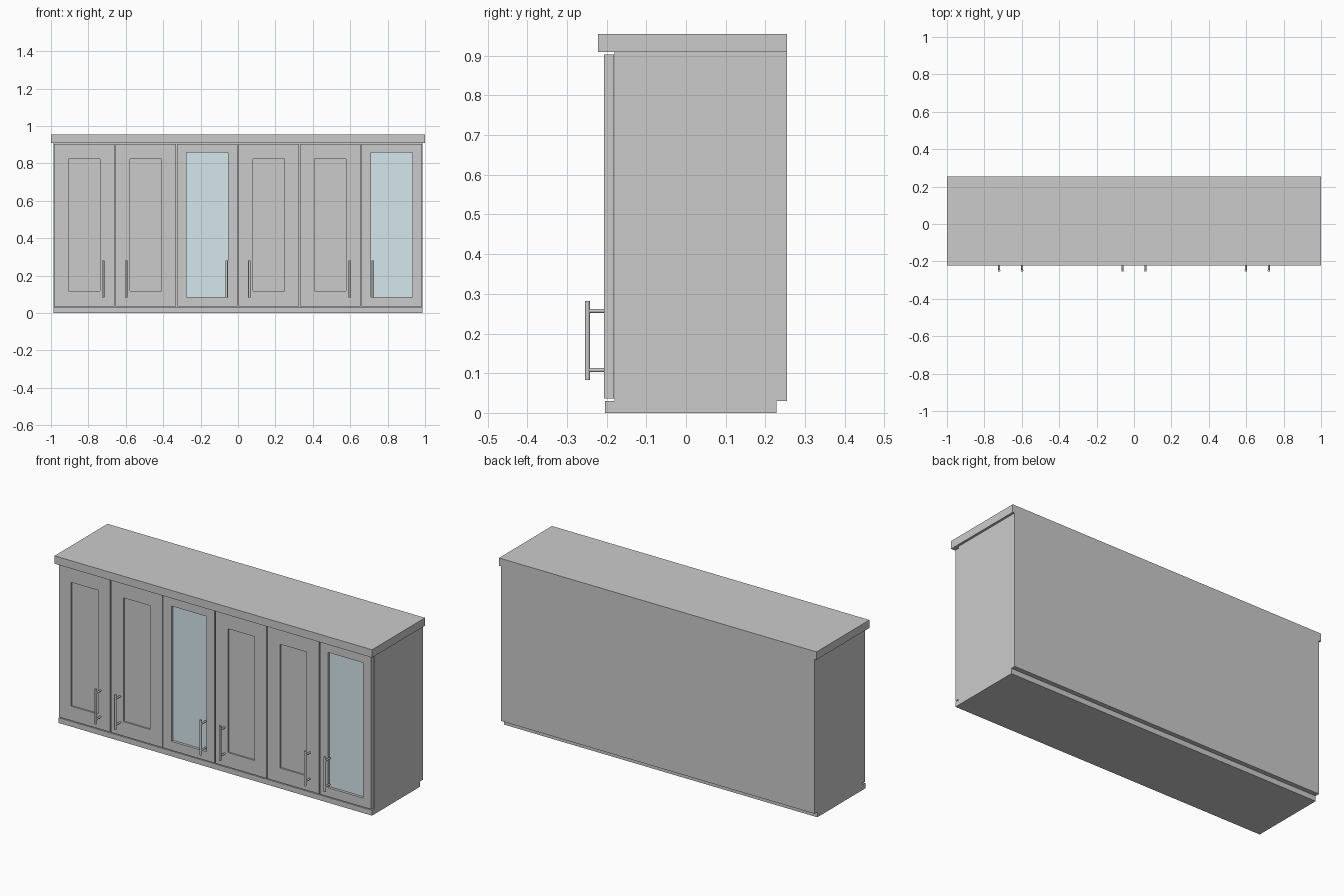
import bpy, bmesh
from mathutils import Matrix, Vector

if "Cube" in bpy.data.objects:
    bpy.data.objects.remove(bpy.data.objects["Cube"])

GLASS = bpy.data.materials.new("pale_glass")
GLASS.diffuse_color = (0.66, 0.80, 0.85, 1)
GLASS.use_nodes = True
GLASS.node_tree.nodes["Principled BSDF"].inputs["Base Color"].default_value = GLASS.diffuse_color

DOOR_FRONT, DOOR_BACK = -0.207, -0.181
PITCH = 0.329


def finish(bm, name, mat=None):
    bmesh.ops.recalc_face_normals(bm, faces=bm.faces[:])
    mesh = bpy.data.meshes.new(name)
    bm.to_mesh(mesh)
    bm.free()
    obj = bpy.data.objects.new(name, mesh)
    bpy.context.collection.objects.link(obj)
    if mat:
        mesh.materials.append(mat)
    return obj


def add_box(bm, lo, hi):
    lo, hi = Vector(lo), Vector(hi)
    m = Matrix.Translation((lo + hi) / 2) @ Matrix.Diagonal((*(hi - lo), 1))
    bmesh.ops.create_cube(bm, size=1, matrix=m)


def box(name, lo, hi, mat=None):
    bm = bmesh.new()
    add_box(bm, lo, hi)
    return finish(bm, name, mat)


def door(name, cx, half_w, z0, z1, depth):
    """Door slab with a rectangular recess sunk into its front face."""
    bm = bmesh.new()
    add_box(bm, (cx - PITCH / 2 + 0.003, DOOR_FRONT, 0.036),
            (cx + PITCH / 2 - 0.003, DOOR_BACK, 0.903))
    bm.normal_update()
    face = min(bm.faces, key=lambda f: f.calc_center_median().y)
    bmesh.ops.inset_individual(bm, faces=[face], thickness=0.02)
    for v in face.verts:
        v.co.x = cx + (half_w if v.co.x > cx else -half_w)
        v.co.z = z1 if v.co.z > 0.45 else z0
    bmesh.ops.inset_individual(bm, faces=[face], thickness=0)
    for v in face.verts:
        v.co.y += depth
    return finish(bm, name)


def handle(name, x):
    """Upright round bar on two short round posts."""
    bm = bmesh.new()
    bmesh.ops.create_cone(bm, cap_ends=True, segments=16, radius1=0.0065, radius2=0.0065,
                          depth=0.199, matrix=Matrix.Translation((x, -0.2485, 0.1825)))
    for z in (0.108, 0.257):
        m = Matrix.Translation((x, -0.226, z)) @ Matrix.Rotation(1.5707963, 4, 'X')
        bmesh.ops.create_cone(bm, cap_ends=True, segments=16, radius1=0.005, radius2=0.005,
                              depth=0.042, matrix=m)
    obj = finish(bm, name)
    bpy.ops.object.select_all(action='DESELECT')
    obj.select_set(True)
    bpy.context.view_layer.objects.active = obj
    bpy.ops.object.shade_smooth_by_angle()


# Carcass, plinth and worktop
box("carcass", (-0.987, -0.18, 0.03), (0.987, 0.254, 0.91))
box("plinth", (-0.987, -0.204, 0), (0.987, 0.228, 0.03))
box("worktop", (-1, -0.222, 0.91), (1, 0.254, 0.955))

# Doors: every third one is glazed
for i in range(6):
    cx = (i - 2.5) * PITCH
    if i % 3 == 2:
        door(f"glazed_door_{i + 1}", cx, 0.111, 0.087, 0.857, 0.02)
        box(f"glass_pane_{i + 1}", (cx - 0.111, DOOR_FRONT + 0.015, 0.087),
            (cx + 0.111, DOOR_FRONT + 0.021, 0.857), GLASS)
    else:
        door(f"panel_door_{i + 1}", cx, 0.084, 0.118, 0.823, 0.009)

# Handles, mirrored about the centre
for n, x in enumerate((0.061, 0.598, 0.721)):
    for side, s in (("left", -1), ("right", 1)):
        handle(f"handle_{side}_{n + 1}", s * x)
